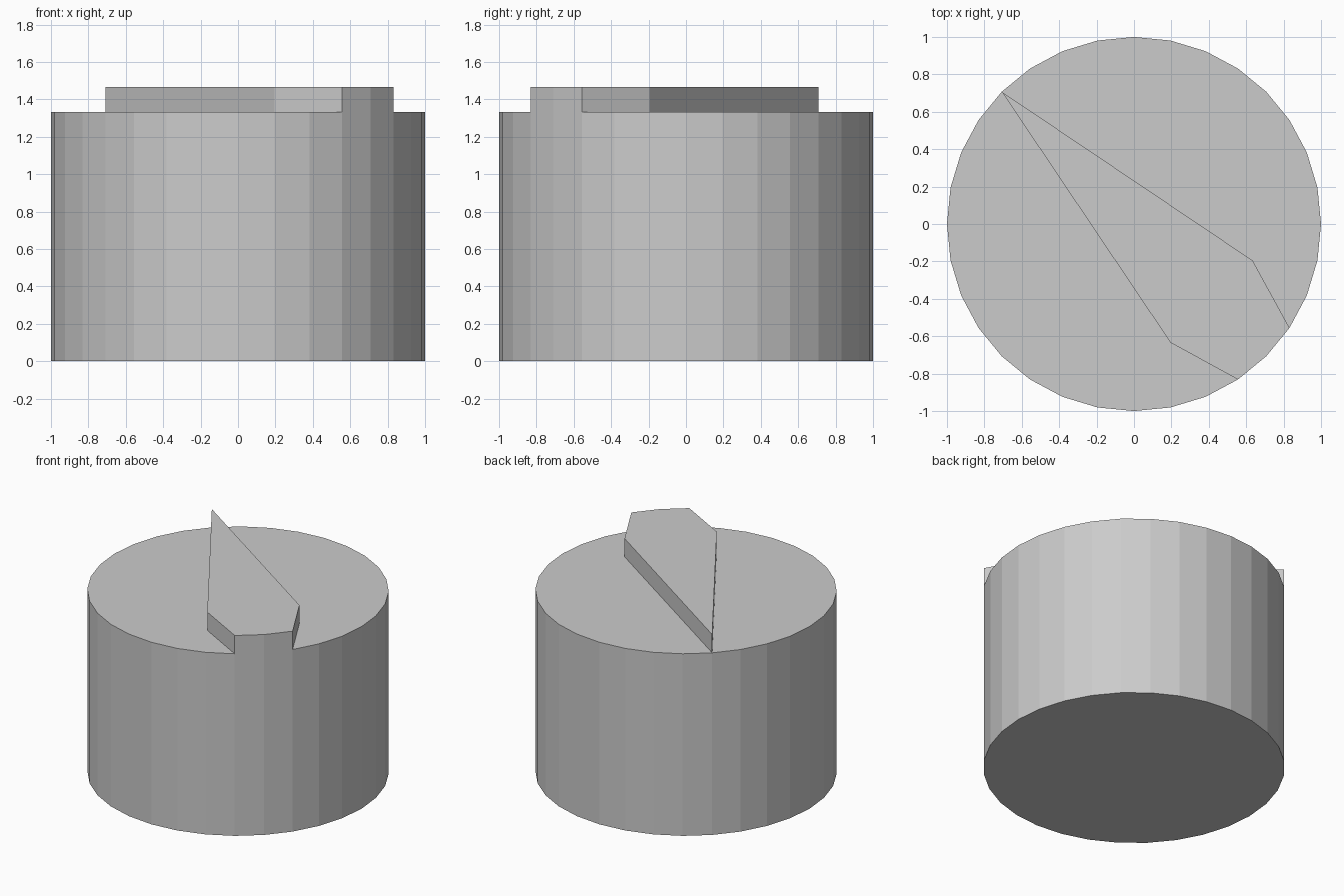
import bpy, bmesh, math

if "Cube" in bpy.data.objects:
    bpy.data.objects.remove(bpy.data.objects["Cube"])

SIDES, BODY_H, TOP_H = 32, 1.333, 1.467

bm = bmesh.new()


def ring(z):
    return [bm.verts.new((math.cos(i * math.tau / SIDES), math.sin(i * math.tau / SIDES), z))
            for i in range(SIDES)]


# Round body: base and side walls
low, high = ring(0), ring(BODY_H)
bm.faces.new(low[::-1])
for i in range(SIDES):
    j = (i + 1) % SIDES
    bm.faces.new((low[i], low[j], high[j], high[i]))

# Top split into two flats and the pointer outline between them
shoulder_a = bm.verts.new((0.195, -0.634, BODY_H))
shoulder_b = bm.verts.new((0.634, -0.195, BODY_H))
bm.faces.new(high[12:28] + [shoulder_a])
bm.faces.new(high[29:] + high[:13] + [shoulder_b])
pointer = bm.faces.new([high[12], shoulder_a] + high[27:30] + [shoulder_b])

# Raised pointer, flush with the rim at its wide end
raised = bmesh.ops.extrude_discrete_faces(bm, faces=[pointer])["faces"][0]
for v in raised.verts:
    v.co.z = TOP_H

bmesh.ops.recalc_face_normals(bm, faces=bm.faces)
mesh = bpy.data.meshes.new("dial_knob")
bm.to_mesh(mesh)
bm.free()
bpy.context.collection.objects.link(bpy.data.objects.new("dial_knob", mesh))
